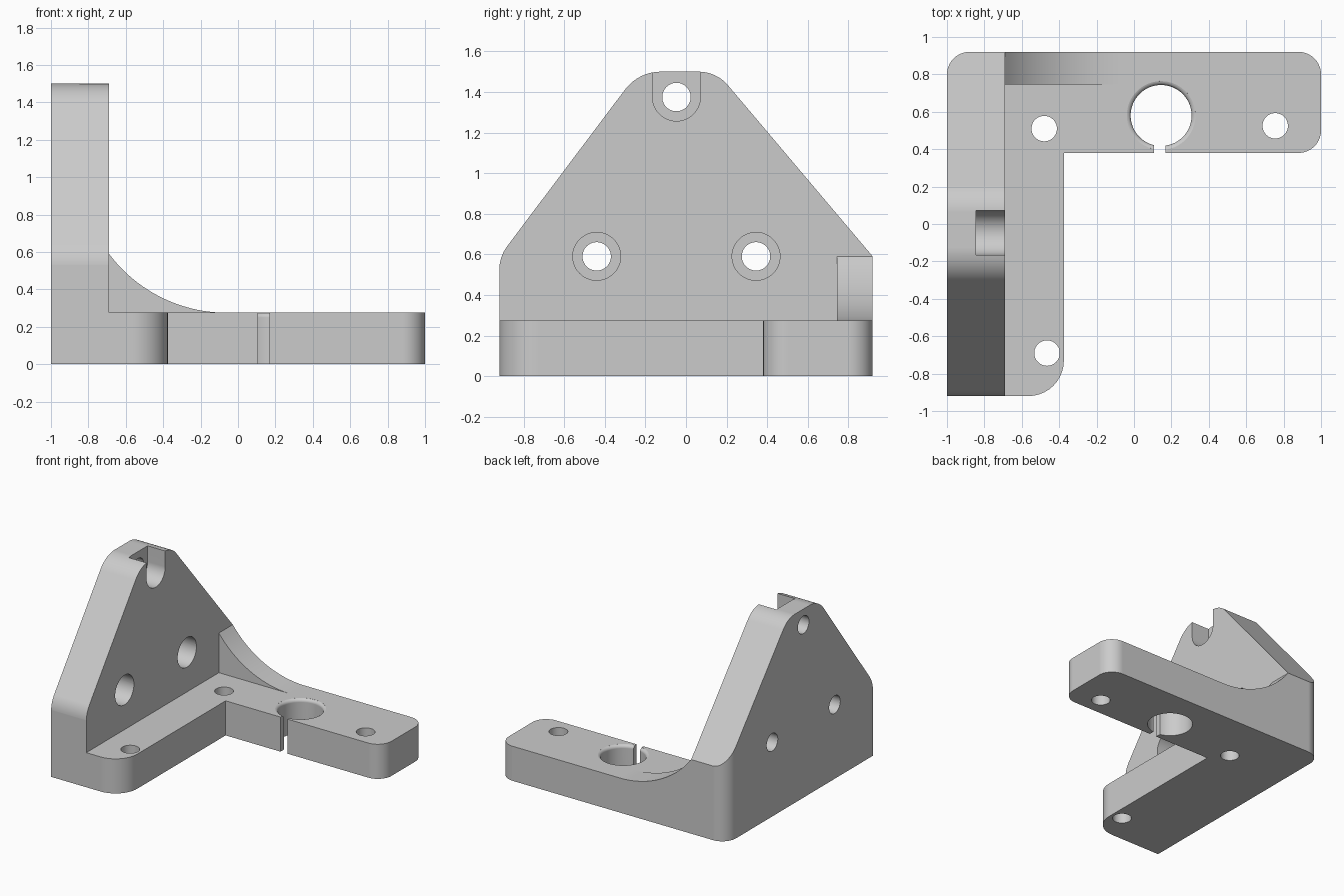
import bpy, bmesh
from math import sin, cos, tan, pi, sqrt, radians
from mathutils import Vector, Matrix

cube = bpy.data.objects.get("Cube")
if cube:
    bpy.data.objects.remove(cube, do_unlink=True)

grey = bpy.data.materials.new("light grey")
grey.use_nodes = True
colour = (0.6, 0.6, 0.6, 1)
grey.diffuse_color = colour
grey.node_tree.nodes["Principled BSDF"].inputs["Base Color"].default_value = colour


def finish(name, bm):
    bmesh.ops.recalc_face_normals(bm, faces=bm.faces[:])
    mesh = bpy.data.meshes.new(name)
    bm.to_mesh(mesh)
    bm.free()
    mesh.materials.append(grey)
    ob = bpy.data.objects.new(name, mesh)
    bpy.context.scene.collection.objects.link(ob)
    return ob


def prism(name, points, axis, lo, hi):
    """Extrude a 2D outline along an axis."""
    place = {"x": lambda u, v, w: (w, u, v),
             "y": lambda u, v, w: (u, w, v),
             "z": lambda u, v, w: (u, v, w)}[axis]
    bm = bmesh.new()
    a = [bm.verts.new(place(u, v, lo)) for u, v in points]
    b = [bm.verts.new(place(u, v, hi)) for u, v in points]
    bm.faces.new(a)
    bm.faces.new(b[::-1])
    n = len(a)
    for i in range(n):
        j = (i + 1) % n
        bm.faces.new((a[i], b[i], b[j], a[j]))
    return finish(name, bm)


def rounded(corners, steps=10):
    """Outline from (u, v, radius) corners."""
    out = []
    n = len(corners)
    for i, (u, v, r) in enumerate(corners):
        p = Vector((u, v))
        if not r:
            out.append(p)
            continue
        d1 = (Vector(corners[i - 1][:2]) - p).normalized()
        d2 = (Vector(corners[(i + 1) % n][:2]) - p).normalized()
        half = d1.angle(d2) / 2
        start = p + d1 * r / tan(half)
        centre = p + (d1 + d2).normalized() * r / sin(half)
        end = p + d2 * r / tan(half)
        turn = (start - centre).angle_signed(end - centre)
        for k in range(steps + 1):
            # angle_signed is clockwise-positive
            out.append(centre + Matrix.Rotation(-turn * k / steps, 2) @ (start - centre))
    return out


def circle(u, v, r, n=48):
    return [(u + r * cos(2 * pi * k / n), v + r * sin(2 * pi * k / n)) for k in range(n)]


def combine(body, tool, operation="DIFFERENCE"):
    mod = body.modifiers.new("cut", "BOOLEAN")
    mod.operation = operation
    mod.solver = "EXACT"
    mod.object = tool
    bpy.ops.object.select_all(action="DESELECT")
    bpy.context.view_layer.objects.active = body
    body.select_set(True)
    bpy.ops.object.modifier_apply(modifier=mod.name)
    bpy.data.objects.remove(tool, do_unlink=True)


BASE, WALL = 0.275, -0.69

# L-shaped plan raised to full height
bracket = prism("corner_bracket", rounded([
    (-1, -0.92, 0), (-0.375, -0.92, 0.19), (-0.375, 0.38, 0),
    (1, 0.38, 0.12), (1, 0.92, 0.12), (-1, 0.92, 0.12)]), "z", 0, 1.6)

# Sloped outline of the upright plate
combine(bracket, prism("side_outline", rounded([
    (-0.9203, -0.2, 0), (-0.9203, 0.588, 0.2), (-0.234, 1.5, 0.22),
    (0.15, 1.5, 0.19), (1.0, 0.495, 0), (1.0, -0.2, 0)]), "x", -1.3, 1.3), "INTERSECT")

# Clear the space above the base, leaving a concave rib at the back
end, radius = -0.06, 0.787
curve = []
for k in range(25):
    x = WALL + (end - WALL) * k / 24
    curve.append((x, BASE + radius - sqrt(radius ** 2 - (x - end) ** 2)))
combine(bracket, prism("rib_cutter", curve + [(1.3, BASE), (1.3, 2), (WALL, 2)], "y", -1.2, 1.2))
combine(bracket, prism("floor_cutter", [
    (WALL, BASE), (end, BASE), (end, 1.8), (WALL, 1.8)], "y", -1.2, 0.745))

# Plate bolt holes with counterbores
for y, z in ((-0.44, 0.59), (0.345, 0.59), (-0.047, 1.375)):
    combine(bracket, prism("plate_hole", circle(y, z, 0.07), "x", -1.2, -0.5))
    if z < 1:
        outline = circle(y, z, 0.118)
    else:  # the top one is open upwards
        r = 0.118
        outline = [(y + r * cos(pi + pi * k / 24), z + r * sin(pi + pi * k / 24)) for k in range(25)]
        outline += [(y + r, 1.8), (y - r, 1.8)]
    combine(bracket, prism("counterbore", outline, "x", -0.845, WALL + 0.02))

# Base bolt holes
for x, y in ((-0.48, 0.51), (0.755, 0.525), (-0.465, -0.69)):
    combine(bracket, prism("base_hole", circle(x, y, 0.068), "z", -0.1, 0.5))

# Clamp bore with a rounded top edge
profile = [(0, -0.1), (0.163, -0.1)]
profile += [(0.188 - 0.025 * cos(radians(a)), 0.25 + 0.025 * sin(radians(a))) for a in range(0, 81, 16)]
profile += [(0.188, 0.3), (0, 0.3)]
bm = bmesh.new()
verts = [bm.verts.new((0.145 + r, 0.58, z)) for r, z in profile]
edges = [bm.edges.new(pair) for pair in zip(verts, verts[1:])]
bmesh.ops.spin(bm, geom=verts + edges, cent=(0.145, 0.58, 0), axis=(0, 0, 1),
               angle=2 * pi, steps=64, use_merge=True)
bmesh.ops.remove_doubles(bm, verts=bm.verts[:], dist=0.0001)
combine(bracket, finish("bore_cutter", bm))

# Clamp slit
combine(bracket, prism("slit_cutter", [
    (0.108, 0.3), (0.168, 0.3), (0.168, 0.5), (0.108, 0.5)], "z", -0.1, 0.5))

bpy.ops.object.shade_smooth_by_angle(angle=radians(25))
normals = bracket.modifiers.new("even_normals", "WEIGHTED_NORMAL")
normals.keep_sharp = True
